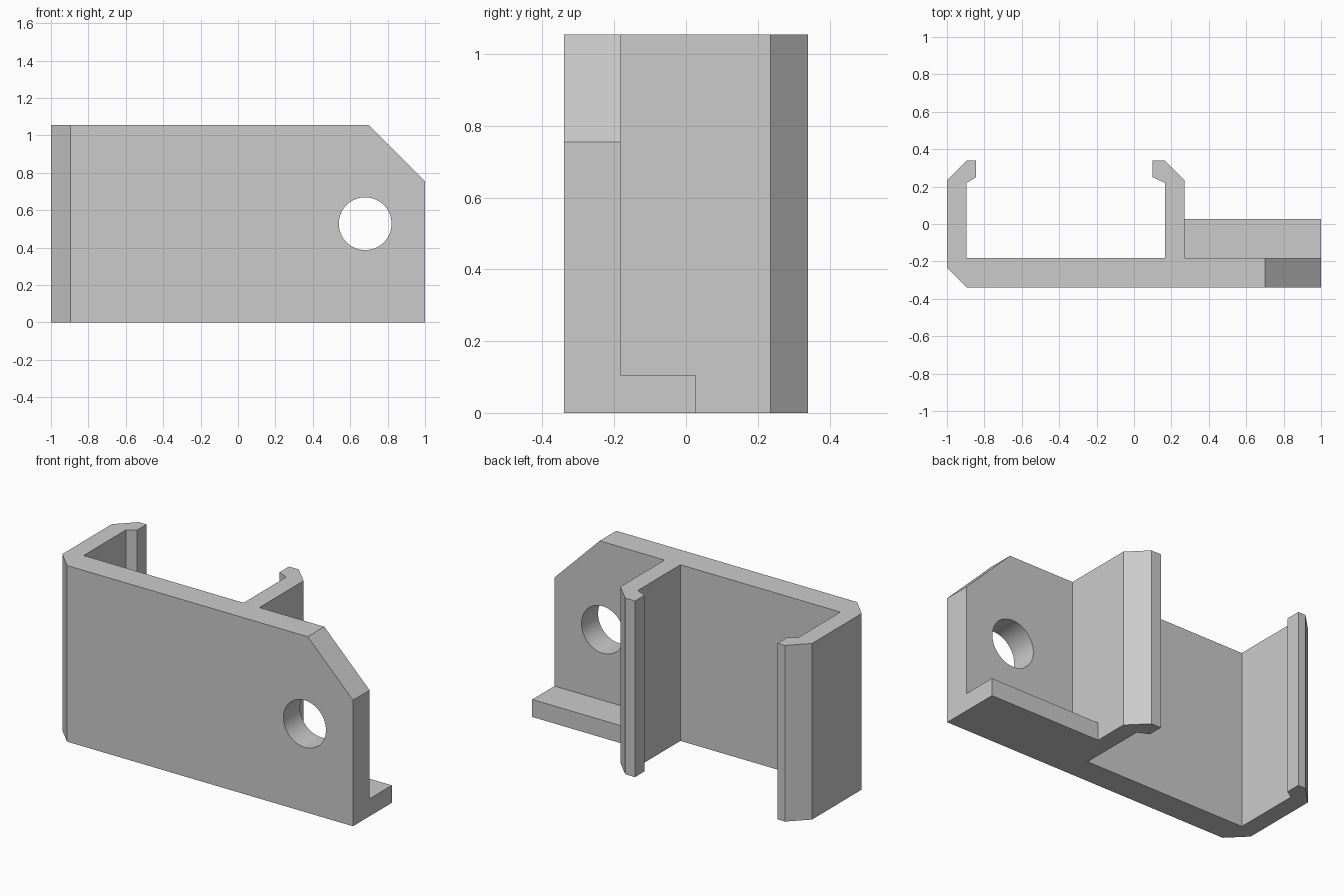
import bpy
import bmesh
from mathutils import Matrix

if "Cube" in bpy.data.objects:
    bpy.data.objects.remove(bpy.data.objects["Cube"], do_unlink=True)

HEIGHT = 1.055
FRONT, PLATE_BACK, BACK = -0.34, -0.183, 0.34

grey = bpy.data.materials.new("plain grey")
grey.use_nodes = True
colour = (0.6, 0.6, 0.6, 1)
grey.diffuse_color = colour
grey.node_tree.nodes["Principled BSDF"].inputs["Base Color"].default_value = colour


def prism(name, points, push):
    """Extrude a closed outline of 3D points along a vector."""
    bm = bmesh.new()
    face = bm.faces.new([bm.verts.new(p) for p in points])
    top = bmesh.ops.extrude_face_region(bm, geom=[face], use_keep_orig=True)["geom"]
    bmesh.ops.translate(bm, vec=push, verts=[v for v in top if isinstance(v, bmesh.types.BMVert)])
    bmesh.ops.recalc_face_normals(bm, faces=bm.faces)
    mesh = bpy.data.meshes.new(name)
    bm.to_mesh(mesh)
    bm.free()
    mesh.materials.append(grey)
    obj = bpy.data.objects.new(name, mesh)
    bpy.context.collection.objects.link(obj)
    return obj


def combine(target, tool, operation):
    """Apply a boolean and discard the tool object."""
    mod = target.modifiers.new(tool.name, "BOOLEAN")
    mod.object, mod.operation, mod.solver = tool, operation, "EXACT"
    bpy.context.view_layer.objects.active = target
    bpy.ops.object.modifier_apply(modifier=mod.name)
    bpy.data.objects.remove(tool, do_unlink=True)


# Front plate with two hooked arms, drawn in plan
plan = [(-0.895, FRONT), (1, FRONT), (1, PLATE_BACK), (0.27, PLATE_BACK),
        # right-hand arm and its hook
        (0.27, 0.235), (0.165, BACK), (0.1, BACK), (0.1, 0.25), (0.165, 0.22),
        (0.165, PLATE_BACK), (-0.895, PLATE_BACK),
        # outer arm and its hook
        (-0.895, 0.22), (-0.845, 0.25), (-0.845, BACK), (-0.895, BACK),
        (-1, 0.235), (-1, -0.235)]
bracket = prism("clip_bracket", [(x, y, 0) for x, y in plan], (0, 0, HEIGHT))

# Foot ledge behind the mounting tab, drawn in side section
ledge = [(PLATE_BACK, 0), (0.027, 0), (0.027, 0.105), (PLATE_BACK, 0.105)]
combine(bracket, prism("foot_ledge", [(0.27, y, z) for y, z in ledge], (0.73, 0, 0)), "UNION")

# Sloped corner of the mounting tab
corner = [(0.6, HEIGHT + 0.1), (1.1, HEIGHT - 0.4), (1.1, HEIGHT + 0.1)]
combine(bracket, prism("corner_cutter", [(x, -0.5, z) for x, z in corner], (0, 1, 0)), "DIFFERENCE")

# Round screw hole through the mounting tab
bm = bmesh.new()
bmesh.ops.create_cone(bm, cap_ends=True, segments=64, radius1=0.141, radius2=0.141, depth=1,
                      matrix=Matrix.Translation((0.68, -0.26, 0.528)) @ Matrix.Rotation(1.570796, 4, "X"))
mesh = bpy.data.meshes.new("hole_cutter")
bm.to_mesh(mesh)
bm.free()
mesh.materials.append(grey)
hole = bpy.data.objects.new("hole_cutter", mesh)
bpy.context.collection.objects.link(hole)
combine(bracket, hole, "DIFFERENCE")

# Smooth only the hole wall
bpy.ops.object.select_all(action="DESELECT")
bracket.select_set(True)
bpy.context.view_layer.objects.active = bracket
bpy.ops.object.shade_smooth_by_angle(angle=0.4)
